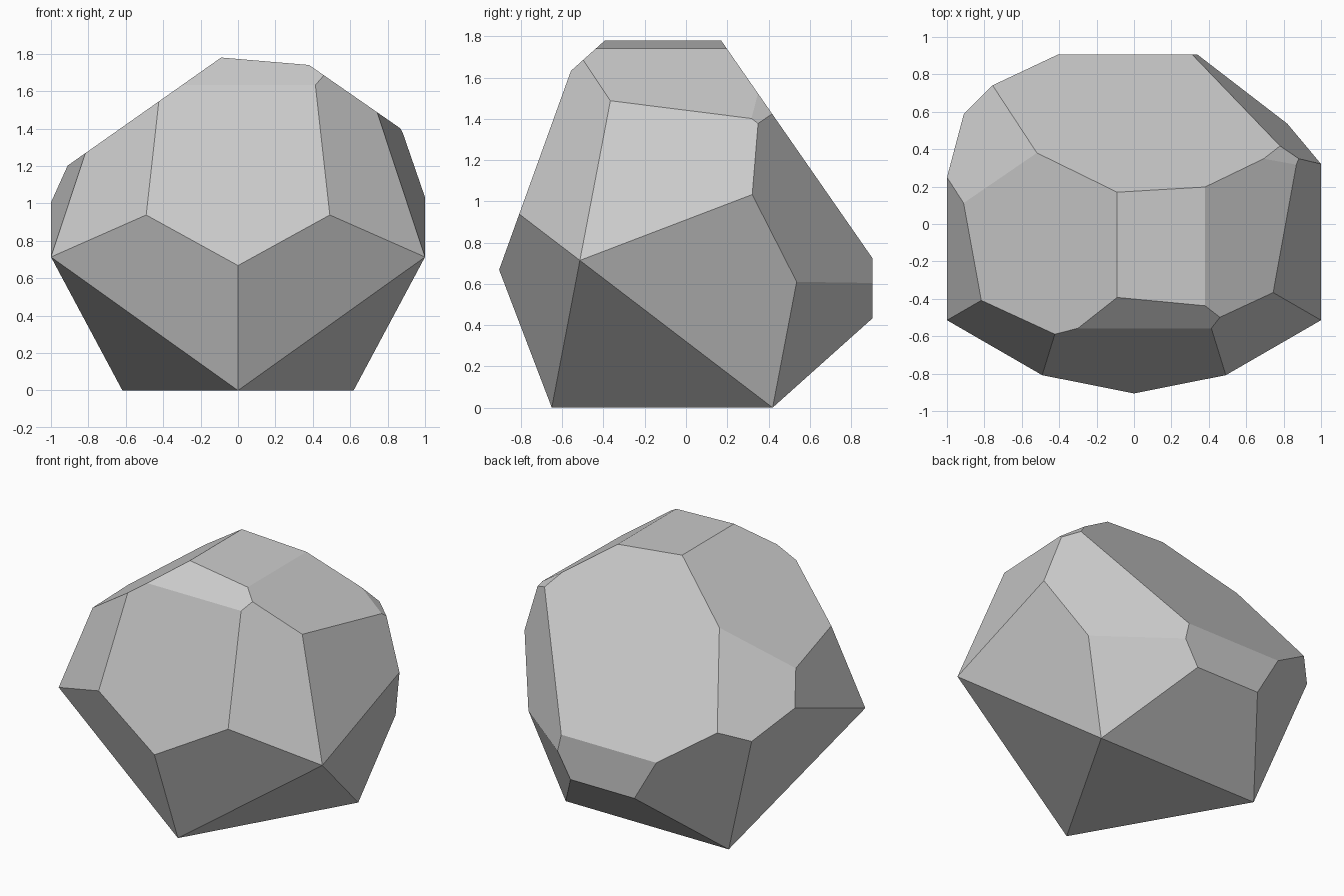
import bpy, bmesh
from math import sin, cos, pi
from mathutils import Vector

if "Cube" in bpy.data.objects:
    bpy.data.objects.remove(bpy.data.objects["Cube"])

# Regular icosahedron resting on one face: four rings of three corners
PHI = (1 + 5 ** 0.5) / 2
R, Y0 = 0.7136, 0.063
rings = [(R, 0.0, -90), (R * PHI, 0.7136, 90),
         (R * PHI, 1.1547, -90), (R, 1.8683, 90)]

bm = bmesh.new()
for radius, z, start in rings:
    for i in range(3):
        a = (start + 120 * i) * pi / 180
        bm.verts.new((radius * cos(a), Y0 + radius * sin(a), z))
bmesh.ops.convex_hull(bm, input=bm.verts[:])


def slice_off(point, normal):
    """Cut away everything on the normal's side and cap the opening."""
    geom = bm.verts[:] + bm.edges[:] + bm.faces[:]
    cut = bmesh.ops.bisect_plane(bm, geom=geom, dist=1e-5, plane_co=Vector(point),
                                 plane_no=Vector(normal).normalized(), clear_outer=True)
    edges = [e for e in cut['geom_cut'] if isinstance(e, bmesh.types.BMEdge)]
    bmesh.ops.edgeloop_fill(bm, edges=edges)


# Flat facets cut from the corners
facets = [
    ((0, -0.905, 0.67), (0, -1, 0.361)),                    # front
    ((0, 0.905, 0.6), (0, 1, 0)),                           # back, upright
    ((0, 0.17, 1.78), (0, 1, 0.695)),                       # back slope
    ((-0.09, 0, 1.78), (-0.704, 0, 1)),                     # left slope
    ((0.38, 0, 1.74), (0.694, 0, 1)),                       # right slope
    ((-0.09, 0, 1.78), (0.085, 0, 1)),                      # top
    ((-1, 0.25, 1.005), (-0.1744, 0.1009, 0.1496)),         # back left corner
    ((1, 0.321, 1.032), (0.1546, 0.2016, 0.0368)),          # back right corner
]
for point, normal in facets:
    slice_off(point, normal)

bmesh.ops.recalc_face_normals(bm, faces=bm.faces[:])
mesh = bpy.data.meshes.new("faceted_stone")
bm.to_mesh(mesh)
bm.free()
stone = bpy.data.objects.new("faceted_stone", mesh)
bpy.context.collection.objects.link(stone)
